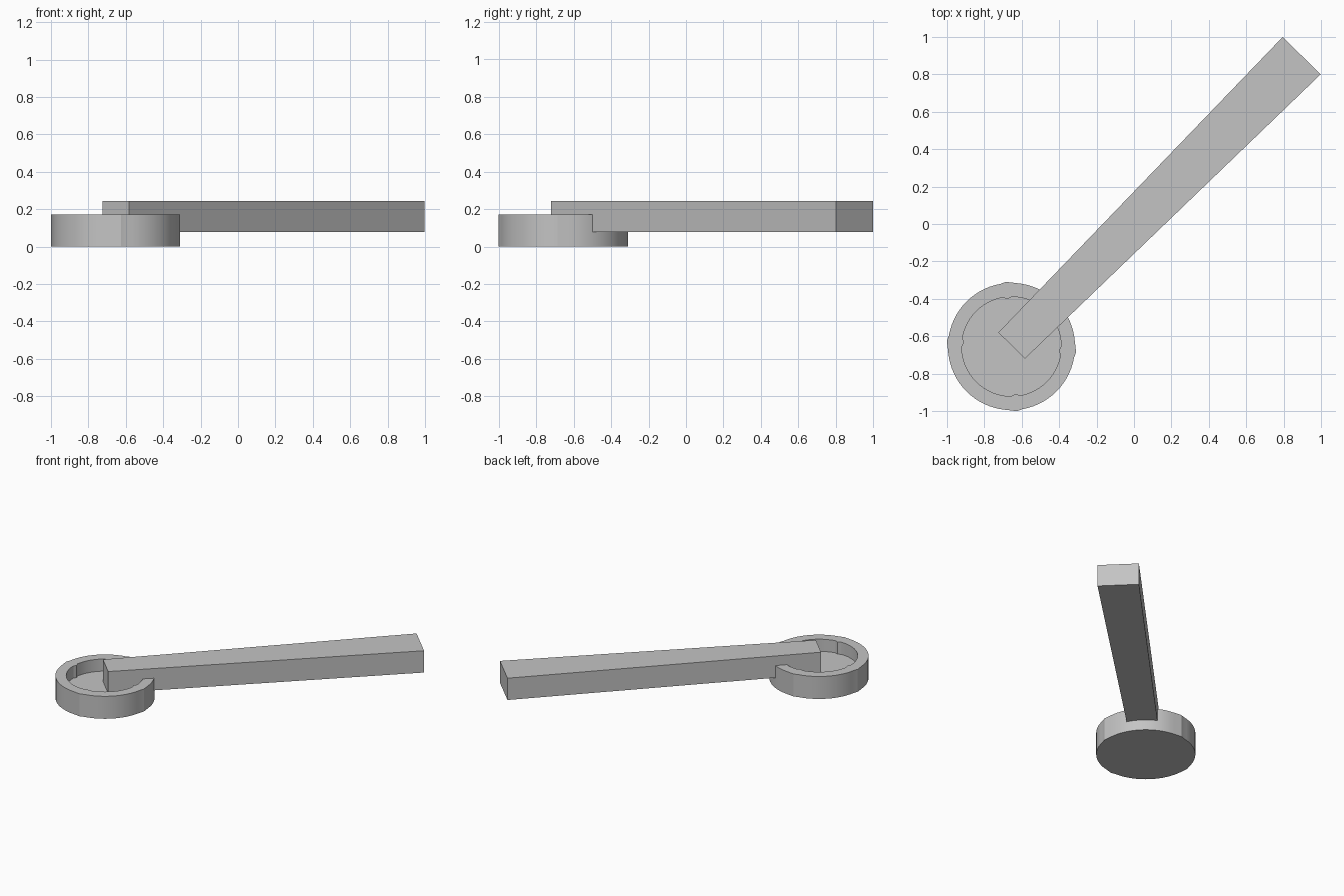
import bpy, bmesh
from math import cos, sin, radians

cube = bpy.data.objects.get("Cube")
if cube:
    bpy.data.objects.remove(cube)

# Single grey material
GREY = (0.55, 0.55, 0.55, 1)
grey = bpy.data.materials.new("plain grey")
grey.use_nodes = True
grey.diffuse_color = GREY
grey.node_tree.nodes["Principled BSDF"].inputs["Base Color"].default_value = GREY

CENTRE = -0.655
RIM_Z, FLOOR_Z = 0.17, 0.078


def finish(bm, name):
    bmesh.ops.recalc_face_normals(bm, faces=bm.faces)
    mesh = bpy.data.meshes.new(name)
    bm.to_mesh(mesh)
    bm.free()
    mesh.materials.append(grey)
    obj = bpy.data.objects.new(name, mesh)
    bpy.context.collection.objects.link(obj)
    return obj


def ring(bm, base, tweaks, z):
    """Round outline with a small irregularity near each axis, mirrored on the diagonal."""
    verts = []
    for a in range(0, 360, 5):
        axis = round(a / 90) * 90
        side = 1 if axis in (90, 270) else -1
        r = tweaks.get((a - axis) * side, base)
        verts.append(bm.verts.new((CENTRE + r * cos(radians(a)),
                                   CENTRE + r * sin(radians(a)), z)))
    return verts


def bridge(bm, a, b):
    for i in range(len(a)):
        j = (i + 1) % len(a)
        bm.faces.new((a[i], a[j], b[j], b[i]))


# Shallow round pan: outer wall, flat rim, inner wall, floor
outer = {0: 0.342, 5: 0.347}
inner = {0: 0.265, 5: 0.254}
bm = bmesh.new()
rings = [ring(bm, 0.34, outer, 0), ring(bm, 0.34, outer, RIM_Z),
         ring(bm, 0.266, inner, RIM_Z), ring(bm, 0.266, inner, FLOOR_Z)]
for lower, upper in zip(rings, rings[1:]):
    bridge(bm, lower, upper)
bm.faces.new(rings[0])
bm.faces.new(rings[-1])
pan = finish(bm, "pan")
bpy.context.view_layer.objects.active = pan
pan.select_set(True)
bpy.ops.object.shade_smooth_by_angle(angle=radians(12))

# Long tapered handle, widening away from the pan
outline = [(-0.725, -0.58), (-0.583, -0.72), (0.998, 0.8), (0.795, 1.0)]
bm = bmesh.new()
bottom = [bm.verts.new((x, y, 0.078)) for x, y in outline]
top = [bm.verts.new((x, y, 0.243)) for x, y in outline]
bridge(bm, bottom, top)
bm.faces.new(bottom)
bm.faces.new(top)
finish(bm, "handle")
